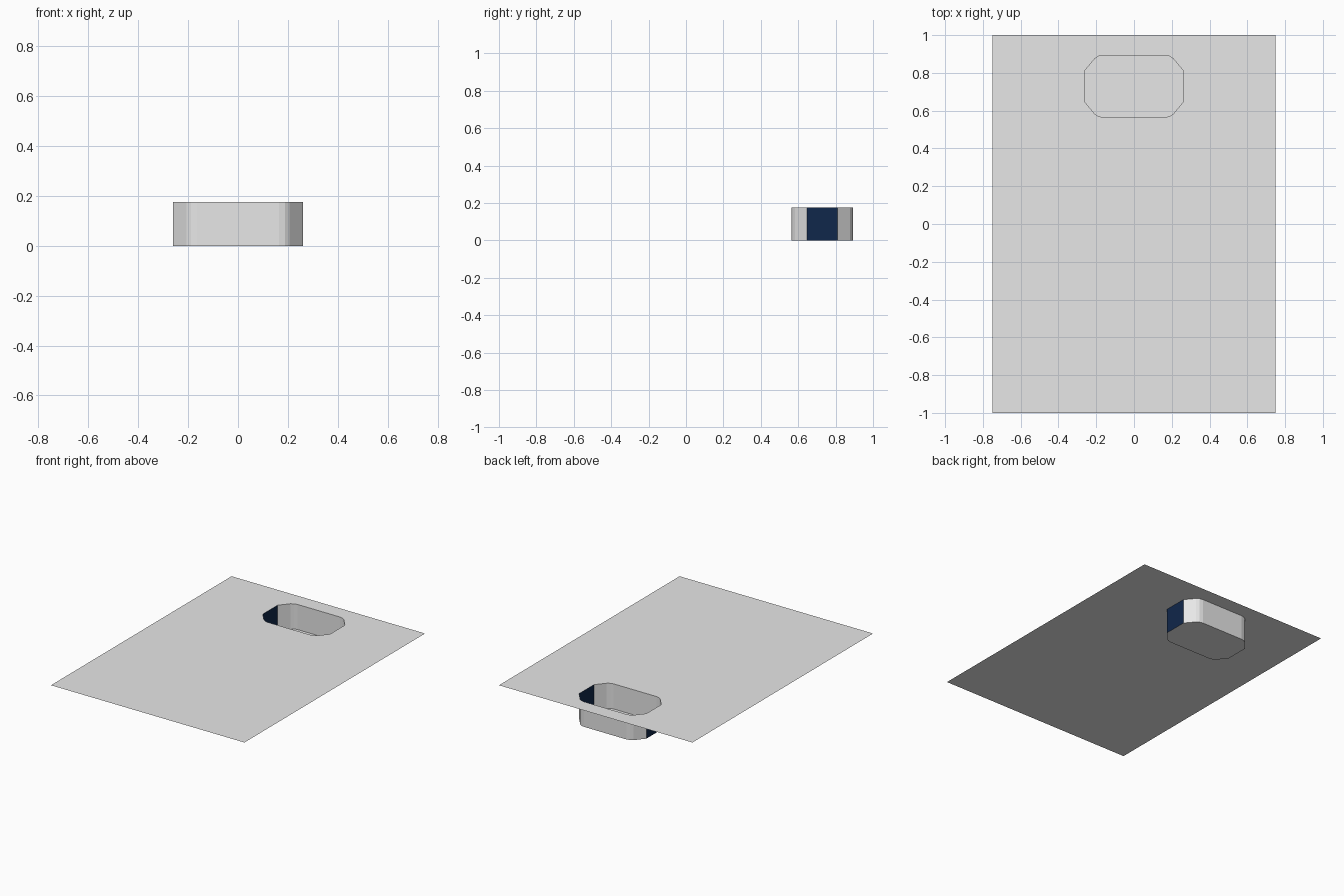
import bpy, bmesh

if "Cube" in bpy.data.objects:
    bpy.data.objects.remove(bpy.data.objects["Cube"])

TOP = 0.176          # height of the sheet above the pocket floor
CY = 0.729           # pocket centre in y


def material(name, rgb):
    m = bpy.data.materials.new(name)
    m.diffuse_color = (*rgb, 1.0)
    m.use_nodes = True
    m.node_tree.nodes["Principled BSDF"].inputs["Base Color"].default_value = m.diffuse_color
    return m


grey = material("light grey", (0.8, 0.8, 0.8))
navy = material("dark navy", (0.005, 0.02, 0.069))


def make_object(name, bm, mats):
    me = bpy.data.meshes.new(name)
    bm.to_mesh(me)
    bm.free()
    for m in mats:
        me.materials.append(m)
    ob = bpy.data.objects.new(name, me)
    bpy.context.collection.objects.link(ob)
    return ob


def loop(bm, pts, z):
    vs = [bm.verts.new((x, y, z)) for x, y in pts]
    edges = [bm.edges.new((vs[i], vs[(i + 1) % len(vs)])) for i in range(len(vs))]
    return vs, edges


# Pocket outline: one rounded corner, mirrored to all four (counter-clockwise)
corner = [(0.261, 0.082), (0.207, 0.147), (0.188, 0.159), (0.165, 0.164)]
half = corner + [(-x, y) for x, y in reversed(corner)]
outline = [(x, CY + y) for x, y in half] + [(-x, CY - y) for x, y in half]

# Thin sheet with the pocket opening cut out
bm = bmesh.new()
_, outer = loop(bm, [(-0.75, -1), (0.75, -1), (0.75, 1), (-0.75, 1)], TOP)
_, inner = loop(bm, outline, TOP)
bmesh.ops.triangle_fill(bm, edges=outer + inner, use_beauty=True, normal=(0, 0, 1))
for f in bm.faces:
    f.normal_update()
    if f.normal.z < 0:
        f.normal_flip()
make_object("sheet", bm, [grey])

# Pocket hanging below the sheet: floor and walls, end walls navy
bm = bmesh.new()
low, _ = loop(bm, outline, 0.0)
high, _ = loop(bm, outline, TOP)
bm.faces.new(low)
n = len(low)
for i in range(n):
    j = (i + 1) % n
    f = bm.faces.new((low[j], low[i], high[i], high[j]))
    f.normal_update()
    f.material_index = 1 if abs(f.normal.x) > 0.99 else 0
make_object("pocket", bm, [grey, navy])
